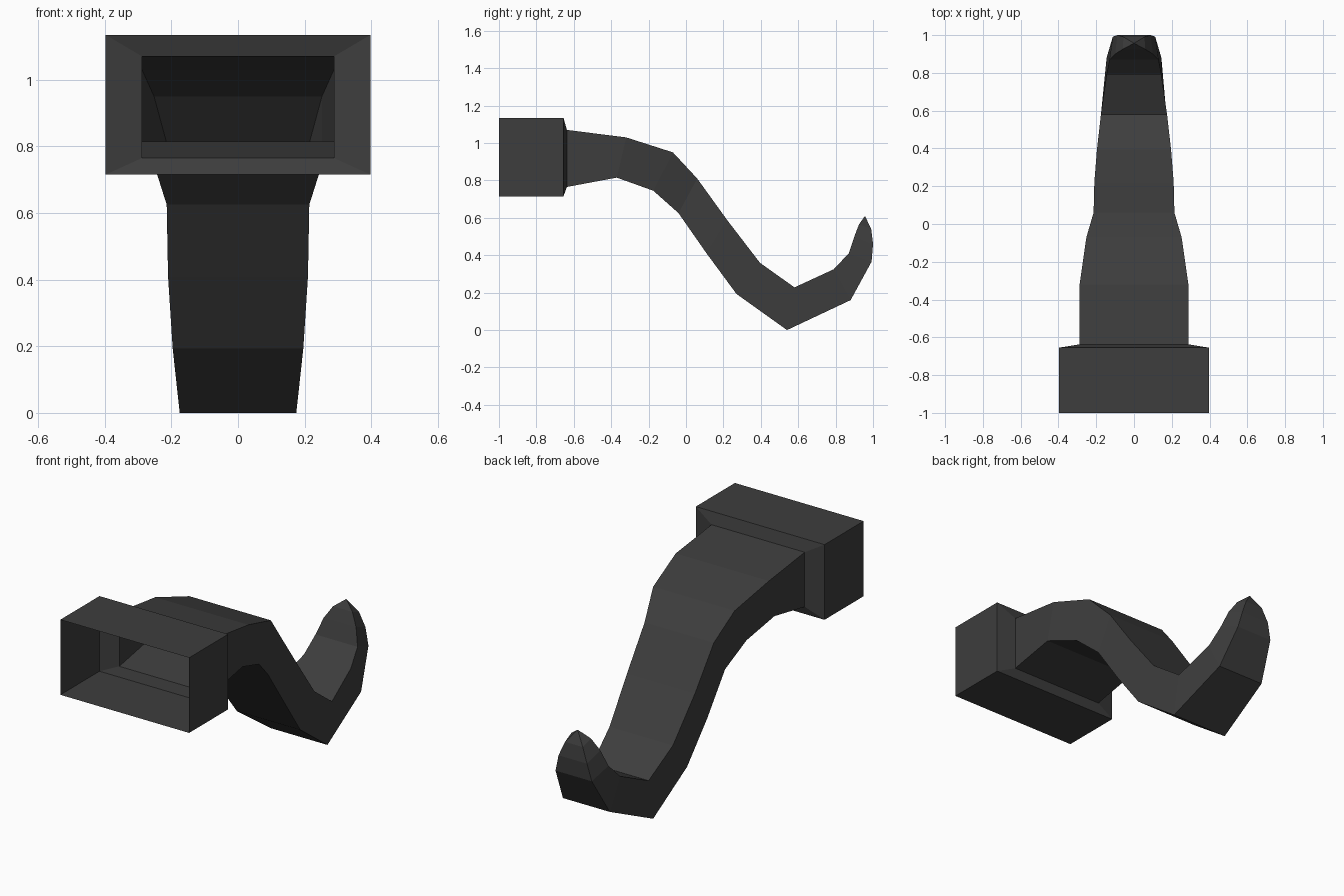
import bpy

if "Cube" in bpy.data.objects:
    bpy.data.objects.remove(bpy.data.objects["Cube"])

# One dark grey for the whole model
grey = bpy.data.materials.new("dark grey")
grey.diffuse_color = (0.047, 0.047, 0.047, 1)
grey.use_nodes = True
grey.node_tree.nodes["Principled BSDF"].inputs["Base Color"].default_value = grey.diffuse_color


def section(top, bottom, top_half, bottom_half):
    """Four corners of a rectangular slice, given its (y, z) top and bottom."""
    return [(-top_half, *top), (top_half, *top),
            (bottom_half, *bottom), (-bottom_half, *bottom)]


def loft(name, sections, tip=None):
    """Open four-sided sleeve through the slices, optionally ending in a point."""
    verts = [v for s in sections for v in s]
    faces = []
    for i in range(len(sections) - 1):
        for j in range(4):
            a, b = i * 4 + j, i * 4 + (j + 1) % 4
            faces.append((a, b, b + 4, a + 4))
    if tip:
        base = len(verts) - 4
        verts.append(tip)
        faces += [(base + j, base + (j + 1) % 4, base + 4) for j in range(4)]
    # outward winding
    faces = [f[::-1] for f in faces]
    mesh = bpy.data.meshes.new(name)
    mesh.from_pydata(verts, [], faces)
    mesh.materials.append(grey)
    obj = bpy.data.objects.new(name, mesh)
    bpy.context.collection.objects.link(obj)
    return obj


# Open socket with a sloped shoulder down to the arm
loft("socket_collar", [
    section((-1.0, 1.135), (-1.0, 0.715), 0.398, 0.398),
    section((-0.655, 1.135), (-0.655, 0.715), 0.398, 0.398),
    section((-0.637, 1.07), (-0.637, 0.765), 0.288, 0.288),
])

# Hollow curved arm: top (y, z), bottom (y, z), half widths
arm = [
    ((-0.637, 1.07), (-0.637, 0.765), 0.288, 0.288),
    ((-0.32, 1.03), (-0.37, 0.815), 0.288, 0.288),
    ((-0.07, 0.95), (-0.175, 0.745), 0.252, 0.252),
    ((0.06, 0.81), (-0.04, 0.625), 0.214, 0.214),
    ((0.22, 0.588), (0.11, 0.41), 0.21, 0.21),
    ((0.395, 0.36), (0.27, 0.193), 0.196, 0.196),
    ((0.58, 0.228), (0.54, 0.0), 0.175, 0.175),
    ((0.79, 0.325), (0.88, 0.16), 0.145, 0.145),
    ((0.87, 0.41), (0.992, 0.365), 0.13, 0.112),
    ((0.90, 0.50), (1.0, 0.46), 0.10, 0.088),
    ((0.925, 0.565), (0.99, 0.54), 0.06, 0.055),
]
loft("hooked_arm", [section(*s) for s in arm], tip=(0, 0.957, 0.61))
